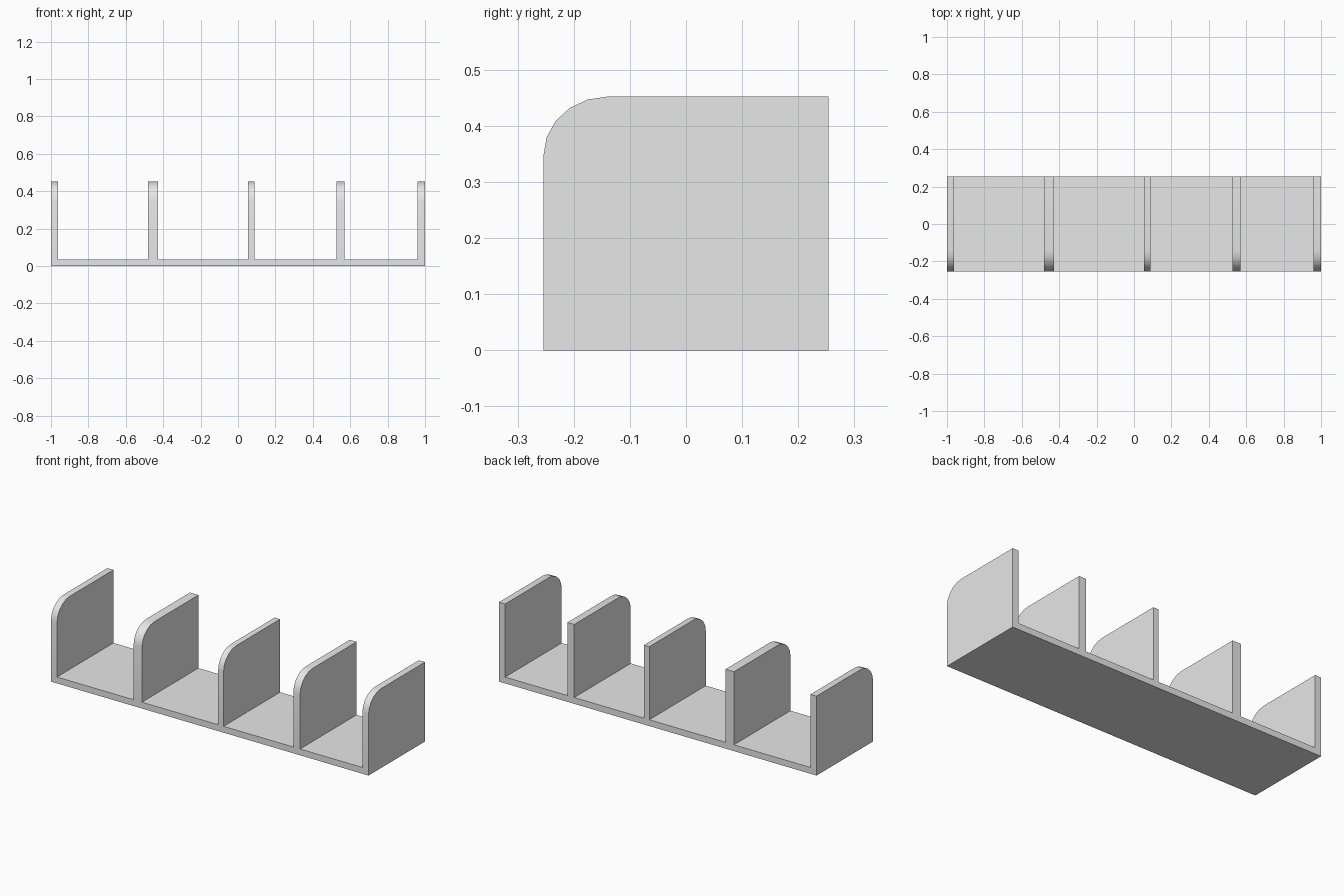
import bpy, bmesh, math

if "Cube" in bpy.data.objects:
    bpy.data.objects.remove(bpy.data.objects["Cube"])

X, Y, H, FLOOR = 1.0, 0.254, 0.452, 0.036
# x range of each upright divider, left to right
DIVIDERS = [(-1.0, -0.962), (-0.48, -0.427), (0.053, 0.087), (0.526, 0.569), (0.961, 1.0)]

grey = bpy.data.materials.new("light grey")
grey.diffuse_color = (0.8, 0.8, 0.8, 1)
grey.use_nodes = True
grey.node_tree.nodes["Principled BSDF"].inputs["Base Color"].default_value = grey.diffuse_color


def make_object(name, bm):
    bmesh.ops.recalc_face_normals(bm, faces=bm.faces)
    mesh = bpy.data.meshes.new(name)
    bm.to_mesh(mesh)
    bm.free()
    mesh.materials.append(grey)
    obj = bpy.data.objects.new(name, mesh)
    bpy.context.collection.objects.link(obj)
    return obj


# solid body: side profile with a rounded top front corner, extruded along x
a, b = 0.114, 0.105
profile = [(Y, 0), (Y, H), (-Y + a, H)]
for i in range(4, -1, -1):
    t = math.radians(18 * i)
    profile.append((-Y + a - a * math.cos(t), H - b + b * math.sin(t)))
profile.append((-Y, 0))
bm = bmesh.new()
face = bm.faces.new([bm.verts.new((-X, y, z)) for y, z in profile])
ext = bmesh.ops.extrude_face_region(bm, geom=[face])
moved = [v for v in ext["geom"] if isinstance(v, bmesh.types.BMVert)]
bmesh.ops.translate(bm, verts=moved, vec=(2 * X, 0, 0))
organizer = make_object("divided_tray", bm)

# cutter: one box for every open bay between neighbouring dividers
bm = bmesh.new()
for (_, x0), (x1, _) in zip(DIVIDERS, DIVIDERS[1:]):
    box = bmesh.ops.create_cube(bm, size=1)["verts"]
    bmesh.ops.scale(bm, verts=box, vec=(x1 - x0, 1, 1))
    bmesh.ops.translate(bm, verts=box, vec=((x0 + x1) / 2, 0, FLOOR + 0.5))
cutter = make_object("bay_cutter", bm)
cutter.hide_render = True

# carve the bays, then discard the cutter
mod = organizer.modifiers.new("bays", "BOOLEAN")
mod.operation = "DIFFERENCE"
mod.solver = "EXACT"
mod.object = cutter
bpy.context.view_layer.objects.active = organizer
organizer.select_set(True)
bpy.ops.object.modifier_apply(modifier="bays")
bpy.data.objects.remove(cutter)

# smooth rounded corners, crisp edges elsewhere
bpy.ops.object.shade_smooth_by_angle(angle=math.radians(30))
